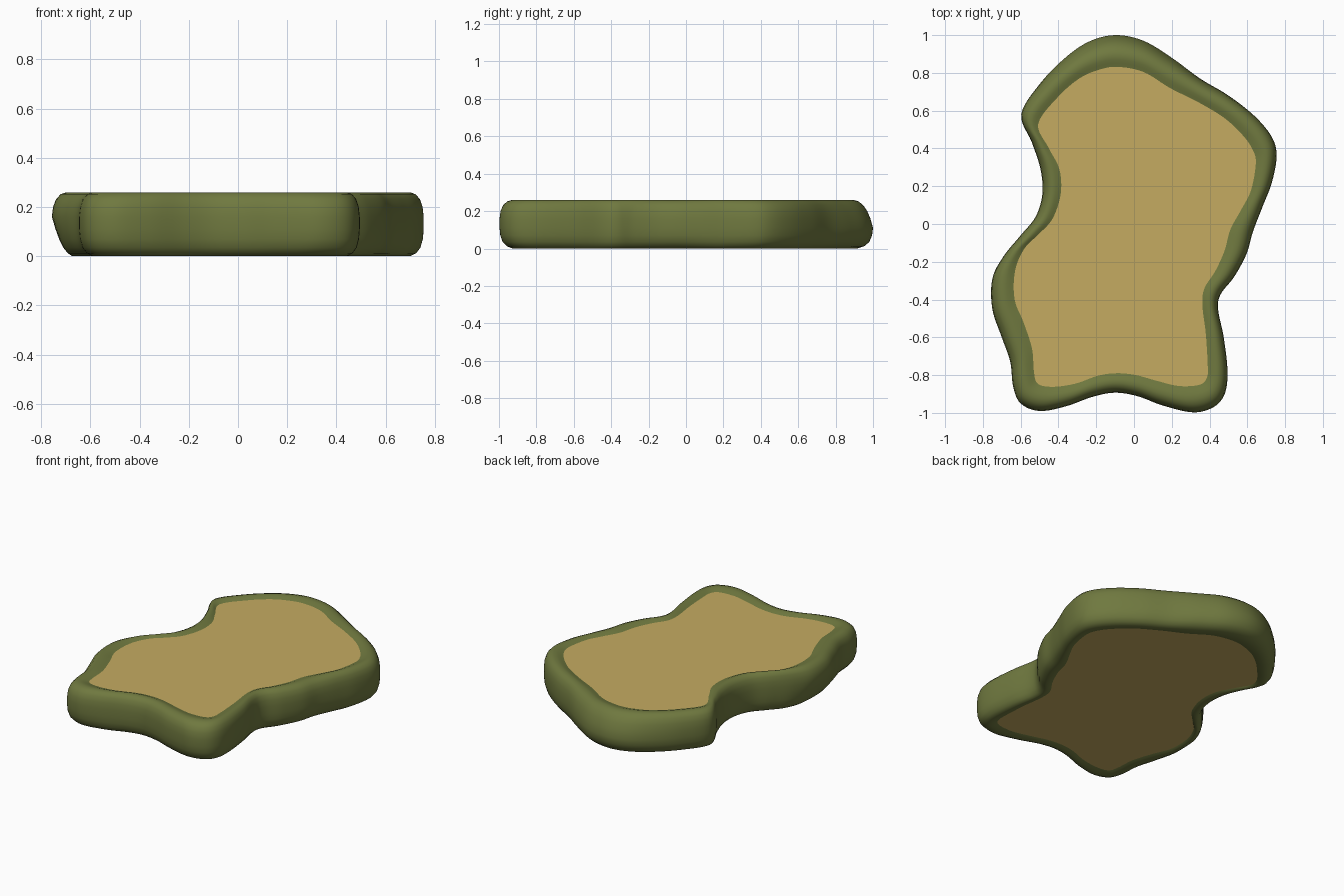
import bpy, math
from mathutils import Vector
from mathutils.geometry import tessellate_polygon

if "Cube" in bpy.data.objects:
    bpy.data.objects.remove(bpy.data.objects["Cube"])

# Paired plan outlines: outer silhouette and inner edge of the rim (clockwise from the back)
OUTER = [(-.10, 1.0), (.05, .97), (.20, .88), (.35, .77), (.50, .68), (.64, .57), (.73, .46),
         (.755, .36), (.73, .22), (.68, .09), (.63, -.04), (.595, -.16), (.53, -.28), (.46, -.37),
         (.445, -.45), (.475, -.60), (.495, -.78), (.48, -.90), (.42, -.97), (.31, -.997), (.15, -.96),
         (.02, -.912), (-.10, -.893), (-.22, -.915), (-.36, -.965), (-.50, -.99), (-.60, -.95),
         (-.64, -.86), (-.655, -.73), (-.70, -.60), (-.75, -.45), (-.75, -.29), (-.69, -.17),
         (-.60, -.06), (-.52, .04), (-.485, .16), (-.495, .29), (-.54, .43), (-.597, .58),
         (-.50, .74), (-.37, .875), (-.24, .965)]
INNER = [(-.09, .832), (.05, .805), (.19, .72), (.34, .645), (.48, .56), (.58, .465), (.63, .39),
         (.645, .32), (.62, .18), (.57, .08), (.51, -.03), (.48, -.14), (.43, -.25), (.373, -.34),
         (.362, -.43), (.38, -.58), (.39, -.74), (.387, -.81), (.35, -.85), (.24, -.858), (.12, -.83),
         (.01, -.80), (-.09, -.79), (-.19, -.803), (-.31, -.845), (-.43, -.862), (-.51, -.845),
         (-.53, -.78), (-.54, -.66), (-.585, -.52), (-.632, -.40), (-.63, -.25), (-.58, -.13),
         (-.50, -.05), (-.43, .03), (-.388, .16), (-.395, .29), (-.45, .40), (-.507, .53),
         (-.40, .675), (-.29, .77), (-.19, .815)]

# Rim cross-section: (fraction from outer towards inner outline, height)
PROFILE = [(1.0, .247), (.85, .252), (.70, .258), (.50, .26), (.30, .252), (.14, .232), (.04, .20),
           (0, .16), (0, .11), (.03, .07), (.12, .035), (.28, .012), (.48, .001), (.65, 0),
           (.82, .003), (.95, .008)]
STEPS = 6


def smooth_loop(pts):
    """Closed Catmull-Rom curve through the points."""
    p = [Vector(q) for q in pts]
    n, out = len(p), []
    for i in range(n):
        a, b, c, d = p[i - 1], p[i], p[(i + 1) % n], p[(i + 2) % n]
        for s in range(STEPS):
            t = s / STEPS
            out.append(0.5 * (2 * b + (c - a) * t + (2 * a - 5 * b + 4 * c - d) * t * t
                              + (3 * b - a - 3 * c + d) * t ** 3))
    return out


def material(name, rgb):
    m = bpy.data.materials.new(name)
    m.diffuse_color = (*rgb, 1)
    m.use_nodes = True
    m.node_tree.nodes["Principled BSDF"].inputs["Base Color"].default_value = m.diffuse_color
    return m


def add_object(name, verts, faces, mat):
    me = bpy.data.meshes.new(name)
    me.from_pydata(verts, [], faces)
    me.materials.append(mat)
    ob = bpy.data.objects.new(name, me)
    bpy.context.collection.objects.link(ob)
    return ob


def ring(t, z):
    """One loop of the rim; the back leans in at the top, the left lobe is undercut."""
    pts = []
    for o, i in zip(outer, inner):
        back = max(0, min(1, (o.y - .6) / .4))
        left = math.exp(-((o.y + .35) / .22) ** 2) if o.x < -.5 else 0
        lean = back * max(0, z - .11) / .15 * .25 + left * max(0, .16 - z) / .16 * .4
        k = t + lean * (1 - t)
        q = o.lerp(i, k)
        pts.append((q.x, q.y, z))
    return pts


outer, inner = smooth_loop(OUTER), smooth_loop(INNER)
n = len(outer)
green = material("moss green", (.16, .19, .05))
tan = material("sand tan", (.56, .41, .12))

# Rounded green rim
rings = [ring(t, z) for t, z in PROFILE]
verts = [v for r in rings for v in r]
faces = [(k * n + i, k * n + (i + 1) % n, (k + 1) * n + (i + 1) % n, (k + 1) * n + i)
         for k in range(len(rings) - 1) for i in range(n)]
rim = add_object("rim", verts, [f for f in faces], green)
rim.data.polygons.foreach_set("use_smooth", [True] * len(faces))

# Flat sand top and underside
for name, loop, up in (("top_surface", rings[0], 1), ("underside", rings[-1], -1)):
    tris = tessellate_polygon([[Vector(v) for v in loop]])
    fixed = []
    for a, b, c in tris:
        A, B, C = (Vector(loop[j]) for j in (a, b, c))
        fixed.append((a, b, c) if (B - A).cross(C - A).z * up > 0 else (a, c, b))
    add_object(name, loop, fixed, tan)
